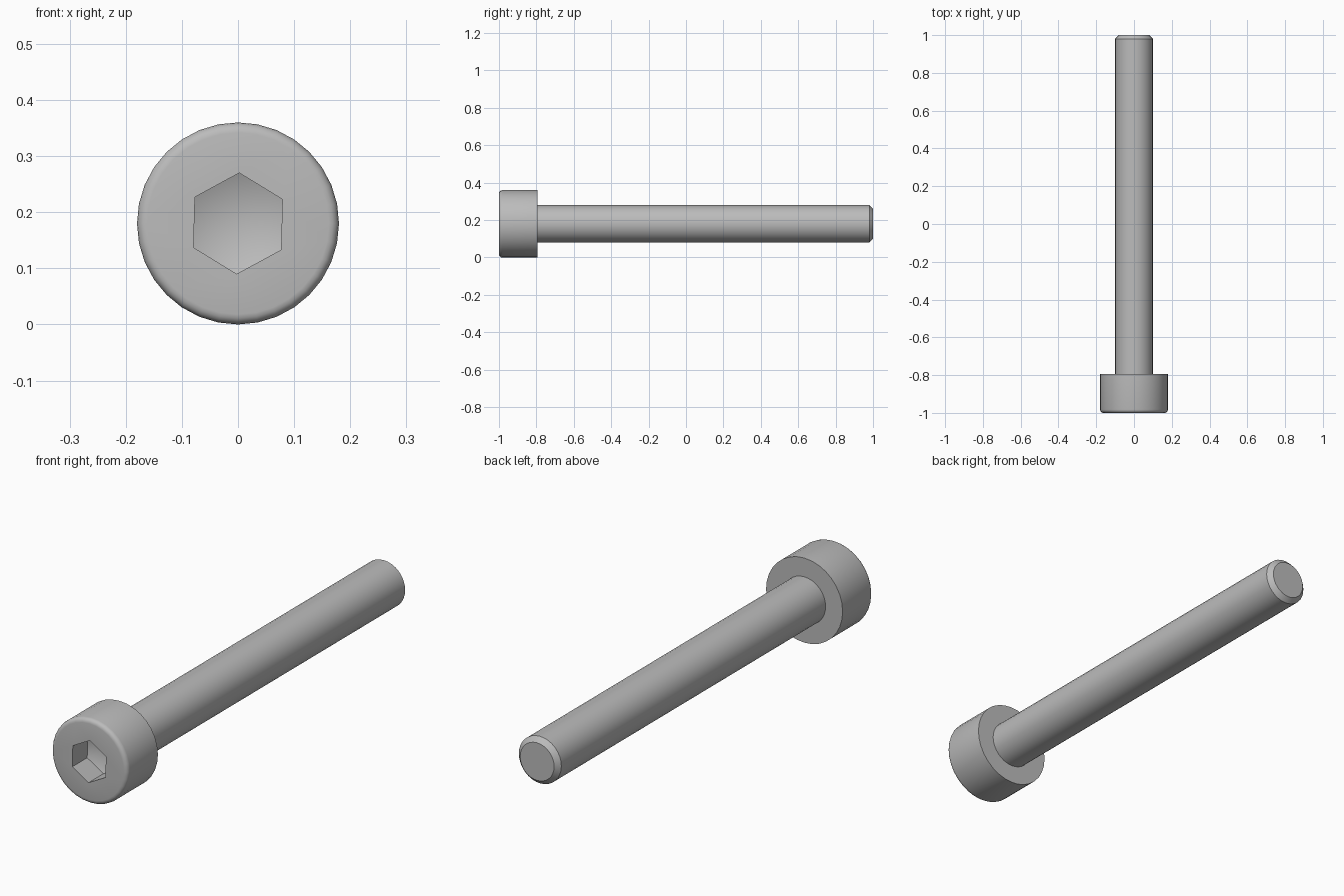
import bpy, bmesh, math
from mathutils import Vector

if "Cube" in bpy.data.objects:
    bpy.data.objects.remove(bpy.data.objects["Cube"], do_unlink=True)

AXIS_Z = 0.18
SIDES = 32

steel = bpy.data.materials.new("steel_grey")
steel.use_nodes = True
GREY = (0.5, 0.5, 0.5, 1)
steel.diffuse_color = GREY
steel.node_tree.nodes["Principled BSDF"].inputs["Base Color"].default_value = GREY


def ring(bm, radius, y, sides, turn=0.0):
    """Loop of vertices around the long axis, starting at the top."""
    verts = []
    for i in range(sides):
        a = turn + math.tau * i / sides
        verts.append(bm.verts.new((radius * math.sin(a), y, AXIS_Z + radius * math.cos(a))))
    return verts


def edges_of(bm, loop):
    return [bm.edges.get((v, w)) or bm.edges.new((v, w))
            for v, w in zip(loop, loop[1:] + loop[:1])]


def bridge(bm, a, b):
    bmesh.ops.bridge_loops(bm, edges=edges_of(bm, a) + edges_of(bm, b))


def lathe(bm, profile, sides):
    rings = [ring(bm, r, y, sides) for r, y in profile]
    for a, b in zip(rings, rings[1:]):
        bridge(bm, a, b)
    return rings


def finish(bm, name):
    bmesh.ops.recalc_face_normals(bm, faces=bm.faces)
    mesh = bpy.data.meshes.new(name)
    bm.to_mesh(mesh)
    bm.free()
    mesh.materials.append(steel)
    obj = bpy.data.objects.new(name, mesh)
    bpy.context.collection.objects.link(obj)
    bpy.ops.object.select_all(action='DESELECT')
    obj.select_set(True)
    bpy.context.view_layer.objects.active = obj
    bpy.ops.object.shade_smooth_by_angle(angle=math.radians(32))
    return obj


# Cylindrical head with a rounded front rim
bm = bmesh.new()
R, ROUND, STEPS = 0.18, 0.018, 4
profile = []
for i in range(STEPS + 1):
    a = math.pi / 2 * i / STEPS
    profile.append((R - ROUND + ROUND * math.sin(a), -1 + ROUND - ROUND * math.cos(a)))
profile.append((R, -0.795))
rings = lathe(bm, profile, SIDES)
bm.faces.new(rings[-1])

# Hexagonal socket with a drilled conical floor
turn = math.radians(1.5)
mouth = ring(bm, 0.09, -1, 6, turn)
floor = ring(bm, 0.09, -0.9, 6, turn)
bridge(bm, rings[0], mouth)
bridge(bm, mouth, floor)
tip = bm.verts.new(Vector((0, -0.86, AXIS_Z)))
for v, w in zip(floor, floor[1:] + floor[:1]):
    bm.faces.new((v, w, tip))
finish(bm, "socket_head")

# Plain shank with a chamfered end
bm = bmesh.new()
rings = lathe(bm, [(0.1, -0.8), (0.1, 0.98), (0.08, 1.0)], SIDES)
for end in (rings[0], rings[-1]):
    bm.faces.new(end)
finish(bm, "shank")
